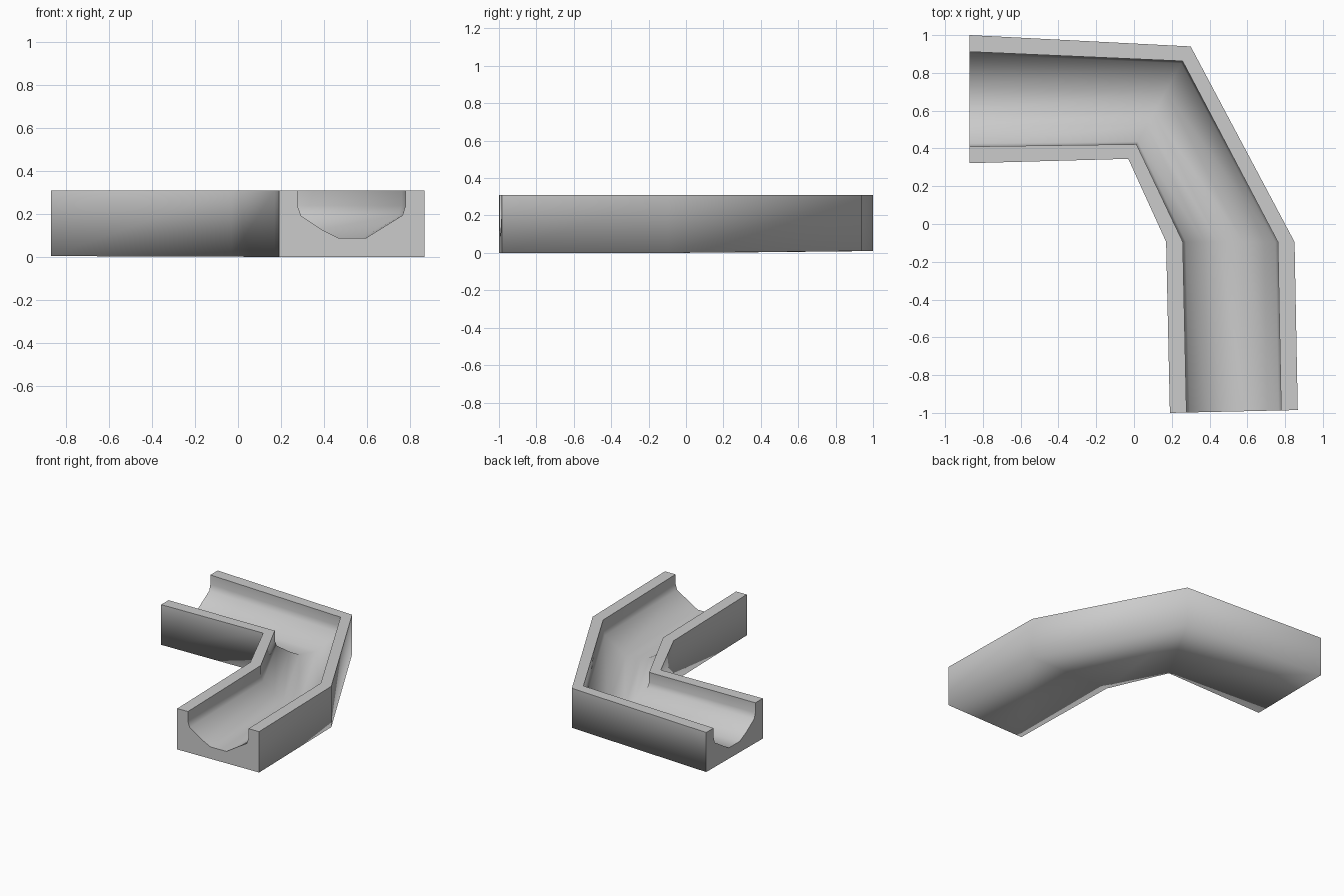
import bpy, bmesh
from mathutils import Vector

if "Cube" in bpy.data.objects:
    bpy.data.objects.remove(bpy.data.objects["Cube"])

# Mitre stations along the bend: inner edge, outer edge, and bottom heights
stations = [
    ((-0.87, 0.322), (-0.87, 1.0), 0.005, 0.01),
    ((-0.03, 0.345), (0.30, 0.94), 0.003, 0.01),
    ((0.17, -0.095), (0.85, -0.095), 0.0, 0.0),
    ((0.19, -1.0), (0.867, -0.985), 0.0, 0.0),
]
H = 0.31

# Cross-section: fraction across the width, height (gutter open at the top)
channel = [(0, H), (0.13, H), (0.13, 0.235), (0.153, 0.193), (0.296, 0.128),
           (0.407, 0.09), (0.60, 0.09), (0.85, 0.195), (0.87, 0.24),
           (0.87, H), (1, H)]

bm = bmesh.new()
rings = []
for inner, outer, z_in, z_out in stations:
    a, b = Vector(inner), Vector(outer)
    ring = []
    for t, z in [(0, z_in)] + channel + [(1, z_out)]:
        p = a.lerp(b, t)
        ring.append(bm.verts.new((p.x, p.y, z)))
    rings.append(ring)

# Skin between the stations, then cap the two ends
n = len(rings[0])
for r0, r1 in zip(rings, rings[1:]):
    for i in range(n):
        j = (i + 1) % n
        bm.faces.new((r0[i], r0[j], r1[j], r1[i]))
caps = [bm.faces.new(rings[0]), bm.faces.new(rings[-1])]
bmesh.ops.recalc_face_normals(bm, faces=bm.faces)

# Smooth body with crisp end caps and rim edges
for f in bm.faces:
    f.smooth = True
for f in caps:
    for e in f.edges:
        e.smooth = False
for r0, r1 in zip(rings, rings[1:]):
    for i in (1, 2, n - 3, n - 2):
        bm.edges.get((r0[i], r1[i])).smooth = False

mesh = bpy.data.meshes.new("curved_channel")
bm.to_mesh(mesh)
bm.free()
obj = bpy.data.objects.new("curved_channel", mesh)
bpy.context.collection.objects.link(obj)
